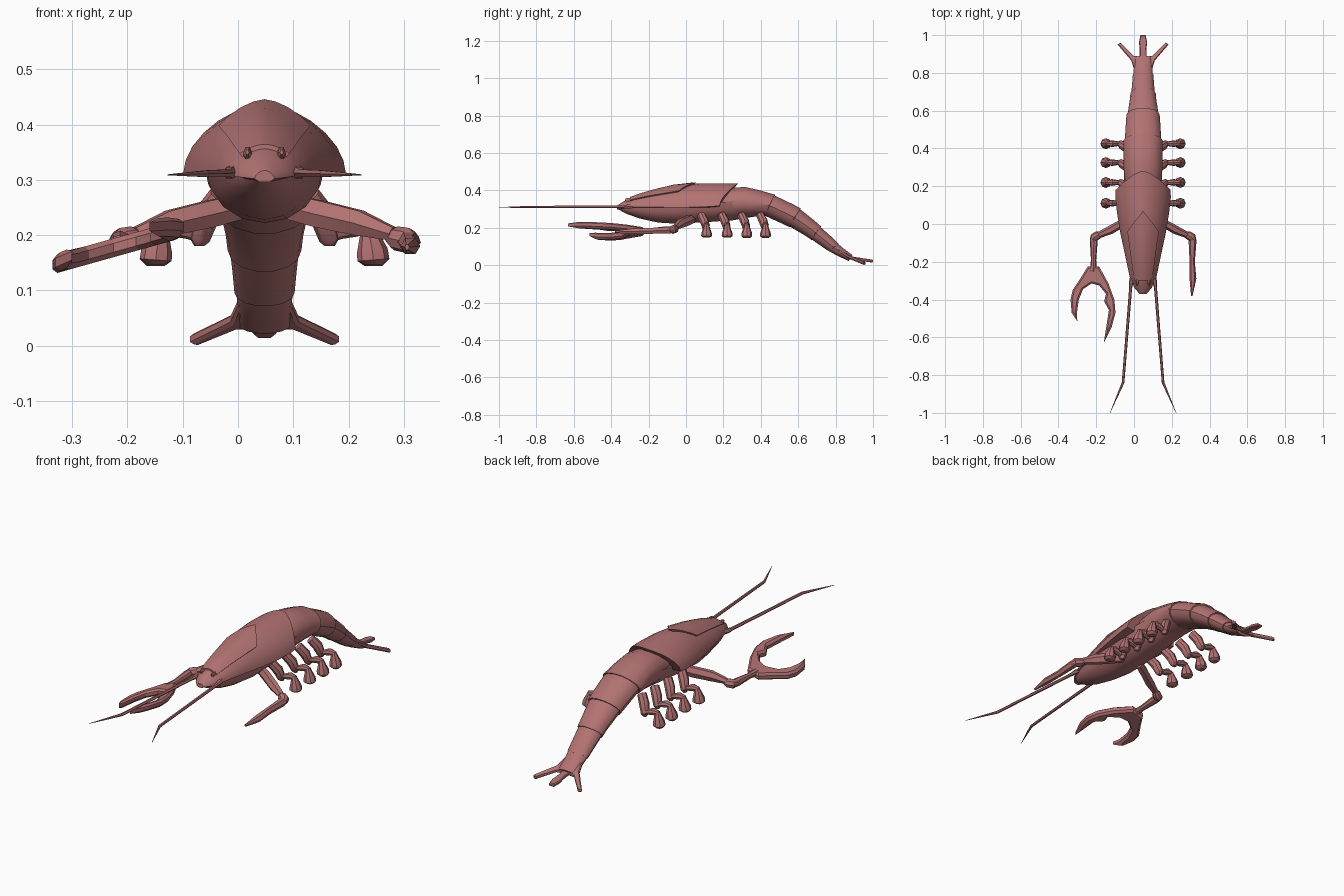
import bpy, bmesh
from math import sin, cos, pi, radians
from mathutils import Vector

if "Cube" in bpy.data.objects:
    bpy.data.objects.remove(bpy.data.objects["Cube"])

XC = 0.048  # body centreline
mat = bpy.data.materials.new("shell_red")
mat.diffuse_color = (0.45, 0.17, 0.17, 1)
mat.use_nodes = True
mat.node_tree.nodes["Principled BSDF"].inputs["Base Color"].default_value = mat.diffuse_color


def finish(name, bm, angle=35):
    bmesh.ops.recalc_face_normals(bm, faces=bm.faces[:])
    me = bpy.data.meshes.new(name)
    bm.to_mesh(me)
    bm.free()
    me.materials.append(mat)
    me.shade_smooth()
    me.set_sharp_from_angle(angle=radians(angle))
    ob = bpy.data.objects.new(name, me)
    bpy.context.collection.objects.link(ob)
    return ob


def loft(name, rings, angle=35):
    bm = bmesh.new()
    rows = [[bm.verts.new(p) for p in r] for r in rings]
    n = len(rows[0])
    for a, b in zip(rows, rows[1:]):
        for i in range(n):
            j = (i + 1) % n
            bm.faces.new((a[i], a[j], b[j], b[i]))
    bm.faces.new(rows[0])
    bm.faces.new(rows[-1])
    return finish(name, bm, angle)


def tube(name, pts, radii, sides=8, angle=35):
    """Sweep through points; a radius is a number or (sideways, upward)."""
    pts = [Vector(p) for p in pts]
    rings = []
    for i, p in enumerate(pts):
        d = (pts[min(i + 1, len(pts) - 1)] - pts[max(i - 1, 0)]).normalized()
        ref = Vector((0, 1, 0)) if abs(d.z) > 0.75 else Vector((0, 0, 1))
        u = d.cross(ref).normalized()
        v = u.cross(d)
        r = radii[i]
        ru, rv = r if isinstance(r, tuple) else (r, r)
        rings.append([p + u * ru * cos(2 * pi * k / sides) + v * rv * sin(2 * pi * k / sides)
                      for k in range(sides)])
    return loft(name, rings, angle)


def prism(name, outline, thick, zfun, bevel):
    bm = bmesh.new()
    f = bm.faces.new([bm.verts.new((x, y, -thick / 2)) for x, y in outline])
    ext = bmesh.ops.extrude_face_region(bm, geom=[f])
    bmesh.ops.translate(bm, vec=(0, 0, thick), verts=[e for e in ext["geom"] if isinstance(e, bmesh.types.BMVert)])
    rim = [e for e in bm.edges if abs(e.verts[0].co.z - e.verts[1].co.z) < 1e-6]
    bmesh.ops.bevel(bm, geom=rim, offset=bevel, segments=1, affect='EDGES')
    for v in bm.verts:
        v.co.z += zfun(v.co.x, v.co.y)
    return finish(name, bm, 20)


def lerp_rows(rows, y):
    for a, b in zip(rows, rows[1:]):
        if y <= b[0]:
            t = max(0, (y - a[0]) / (b[0] - a[0]))
            return [p + (q - p) * t for p, q in zip(a, b)]
    return rows[-1]


# Carapace: y, half width, top z, edge z
SHELL = [(-.37, .018, .317, .302), (-.34, .045, .337, .305), (-.28, .071, .366, .31),
         (-.18, .092, .395, .31), (-.04, .122, .429, .309), (.06, .138, .438, .31),
         (.15, .148, .437, .314), (.18, .146, .437, .318), (.28, .13, .437, .33)]


def shell_point(y, a, off=0.0):
    _, w, top, edge = lerp_rows(SHELL, y)
    c, s = cos(a), max(0, sin(a))
    x = abs(c) ** 1.18 * (1 if c > 0 else -1)
    return Vector((XC + x * w + c * off, y, edge + (top - edge) * s ** 1.18 + s * off))


def carapace_ring(y, v):
    arch = [shell_point(y + v * sin(pi * k / 14) ** 2, pi * k / 14) for k in range(15)]
    return arch + [Vector((XC + (p.x - XC) * .5, p.y, p.z - .006)) for p in (arch[-1], arch[0])]


loft("carapace", [carapace_ring(y, v) for y, v in
                  [(-.37, 0), (-.34, 0), (-.28, 0), (-.18, 0), (-.04, 0), (.06, .02), (.14, .06), (.18, .1)]])

# Raised head plate with a pointed back edge
plate = []
for y, v in [(-.30, .0), (-.24, 0), (-.17, 0), (-.1, .03), (-.04, .11)]:
    angs = [radians(47 + 86 * k / 8) for k in range(9)]
    ys = [y + v * (1 - abs(k - 4) / 4) for k in range(9)]
    plate.append([shell_point(p, a, .008) for p, a in zip(ys, angs)] +
                 [shell_point(p, a, -.012) for p, a in reversed(list(zip(ys, angs)))])
loft("head_plate", plate)

# Underside of head and thorax: y, half width, top z, bottom z
BELLY = [(-.365, .016, .31, .3), (-.32, .05, .315, .275), (-.25, .075, .32, .25), (-.15, .09, .32, .228),
         (-.06, .105, .32, .222), (.08, .11, .33, .228), (.25, .1, .34, .24), (.38, .09, .34, .262)]
loft("underbody", [[Vector((XC + w * cos(pi * k / 8), y, t - (t - b) * sin(pi * k / 8))) for k in range(9)]
                   for y, w, t, b in BELLY])

# Abdomen: top y/z, bottom y/z, half width
ABD = [(0, .17, .41, .2, .245, .1), (1, .30, .424, .3, .25, .106), (2, .45, .388, .41, .265, .102),
       (3, .60, .312, .55, .205, .087), (4, .68, .242, .64, .155, .070), (5, .76, .168, .72, .102, .059),
       (6, .83, .10, .79, .058, .051), (7, .89, .054, .87, .022, .047)]


def abdomen_ring(s, scale, v):
    _, ty, tz, by, bz, w = lerp_rows(ABD, s)
    t, b = Vector((XC, ty, tz)), Vector((XC, by, bz))
    c, h = (t + b) / 2, (t - b) / 2 * scale
    along = Vector((0, h.z, -h.y)).normalized()
    return [c + Vector((w * scale * cos(2 * pi * k / 14), 0, 0)) + h * sin(2 * pi * k / 14)
            + along * v * max(0, sin(2 * pi * k / 14)) for k in range(14)]


for i, (a, b) in enumerate([(0, 2.1), (1.8, 3.05), (2.8, 4.4), (4.1, 5.7), (5.4, 7)]):
    loft(f"abdomen_segment_{i + 1}",
         [abdomen_ring(a + (b - a) * k / 4, .94 + .08 * k / 4, .012 * k / 4 if i < 4 else 0) for k in range(5)])

# Tail fan
fin = [(.0, .81), (.047, .815), (.062, .865), (.135, .95), (.12, .96), (.05, .89), (.0, .885)]
for side, tag in ((-1, "left"), (1, "right")):
    prism(f"tail_fin_{tag}", [(XC + side * x, y) for x, y in fin], .02,
          lambda x, y: max(.011, .062 - .42 * max(0, y - .83)) + .02 * max(0, .85 - y) / .04, .005)
prism("tail_centre", [(XC + x, y) for x, y in
                      [(-.02, .84), (.02, .84), (.018, .93), (.022, .96), (.014, 1), (-.014, 1), (-.022, .96), (-.018, .93)]],
      .016, lambda x, y: .045 - .15 * (y - .84), .004)

for side, tag in ((-1, "left"), (1, "right")):
    def P(x, y, z):
        return (XC + side * x, y, z)
    # Antenna with thick root, and eye
    tube(f"antenna_{tag}", [P(.055, -.27, .315), P(.063, -.31, .313), P(.066, -.34, .312), P(.106, -.84, .311), P(.175, -1, .309)],
         [.012, .012, .008, .007, .001], 6)
    tube(f"eye_{tag}", [P(.03, -.295, .345), P(.031, -.315, .349), P(.031, -.325, .35)],
         [(.009, .014), (.007, .012), (.003, .005)], 6)
    # Walking legs: hip, joint, link and pear-shaped foot
    for n, y in enumerate((.11, .22, .325, .425)):
        z = .003 if n < 2 else .0
        leg = f"leg_{tag}_{n + 1}"
        tube(leg + "_thigh", [P(.08, y - .03, .27), P(.105, y - .012, .235), P(.118, y, .192), P(.118, y, .18)],
             [.022, .024, .019, .009])
        tube(leg + "_link", [P(.11, y, .192), P(.135, y, .205), P(.165, y, .215), P(.196, y, .215)],
             [.009, .013, .018, .01])
        tube(leg + "_foot", [P(.186, y, .222), P(.189, y, .205), P(.195, y, .172), P(.197, y, .155), P(.197, y, .144 + z)],
             [.01, .016, .028, .029, .016], 8)
    # Front arm up to the elbow
    tube(f"upper_arm_{tag}", [P(.05, .035, .25), P(.1, .01, .238), P(.17, -.03, .222), P(.232, -.058, .202)],
         [(.02, .026), (.021, .028), (.023, .026), (.017, .014)], 6, 20)
    tube(f"elbow_{tag}", [P(.225, -.05, .198), P(.238, -.058, .194), P(.26, -.072, .19), P(.272, -.09, .188)],
         [.012, .022, .023, .012])

# Left forearm and pincer
tube("left_forearm", [(-.214, -.065, .19), (-.213, -.1, .188), (-.214, -.19, .184), (-.216, -.25, .182)],
     [.017, .02, .014, .018])
claw = [(-.185, -.225), (-.245, -.225), (-.285, -.29), (-.325, -.35), (-.336, -.40), (-.33, -.47), (-.30, -.515),
        (-.302, -.47), (-.292, -.40), (-.27, -.345), (-.225, -.315), (-.185, -.325), (-.148, -.37), (-.158, -.41),
        (-.133, -.455), (-.143, -.52), (-.16, -.63), (-.118, -.545), (-.098, -.47), (-.104, -.4), (-.135, -.315)]
prism("left_claw", claw, .034, lambda x, y: .184 + .28 * (x + .2) + .02 * max(0, -y - .45) / .18, .009)

# Right blade-like forearm without pincer
tube("right_forearm", [(.305, -.06, .19), (.31, -.09, .187), (.308, -.2, .183), (.312, -.29, .18), (.306, -.38, .178)],
     [(.017, .017), (.021, .02), (.014, .018), (.018, .017), (.004, .006)], 6, 20)
